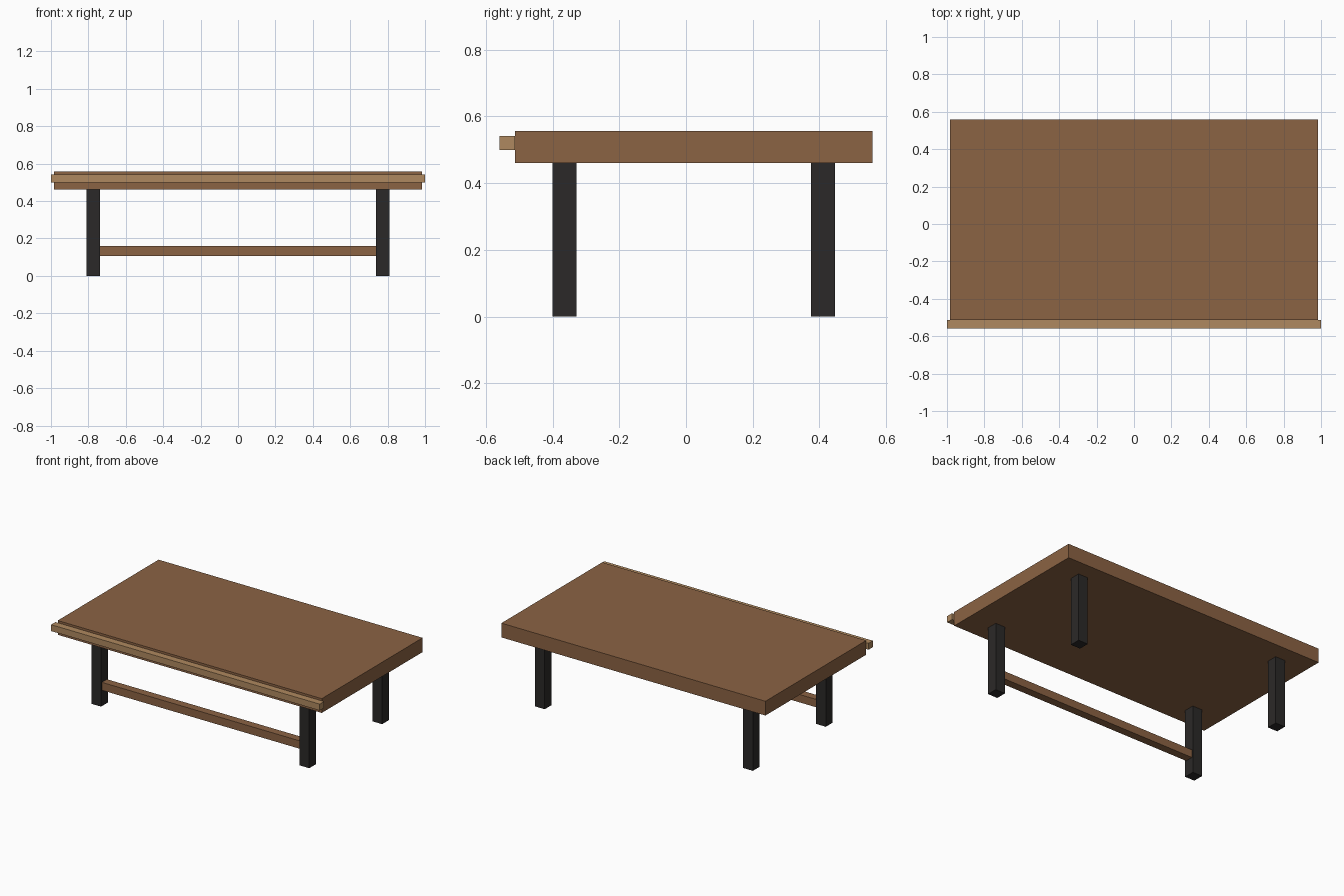
import bpy

if "Cube" in bpy.data.objects:
    bpy.data.objects.remove(bpy.data.objects["Cube"])


def material(name, color):
    m = bpy.data.materials.new(name)
    m.diffuse_color = (*color, 1)
    m.use_nodes = True
    m.node_tree.nodes["Principled BSDF"].inputs["Base Color"].default_value = m.diffuse_color
    return m


def box(name, x, y, z, mat):
    """Box spanning the (min, max) ranges given for each axis."""
    spans = (x, y, z)
    bpy.ops.mesh.primitive_cube_add(size=1, location=[(a + b) / 2 for a, b in spans])
    ob = bpy.context.object
    ob.name = name
    ob.scale = [b - a for a, b in spans]
    bpy.ops.object.transform_apply(location=False, rotation=False, scale=True)
    ob.data.materials.append(mat)
    return ob


wood = material("wood", (0.26, 0.125, 0.057))
light_wood = material("light_wood", (0.43, 0.25, 0.115))
black = material("black_metal", (0.024, 0.022, 0.021))

# Thick top and the lighter rail along its front edge
box("table_top", (-0.983, 0.983), (-0.513, 0.559), (0.461, 0.557), wood)
box("front_rail", (-1.0, 1.0), (-0.559, -0.513), (0.499, 0.542), light_wood)

# Four square legs
for side, x in (("left", (-0.811, -0.739)), ("right", (0.739, 0.811))):
    for end, y in (("front", (-0.401, -0.329)), ("back", (0.375, 0.447))):
        box(f"{end}_{side}_leg", x, y, (0, 0.461), black)

# Low stretcher between the front legs
box("front_stretcher", (-0.739, 0.739), (-0.392, -0.338), (0.107, 0.16), wood)
